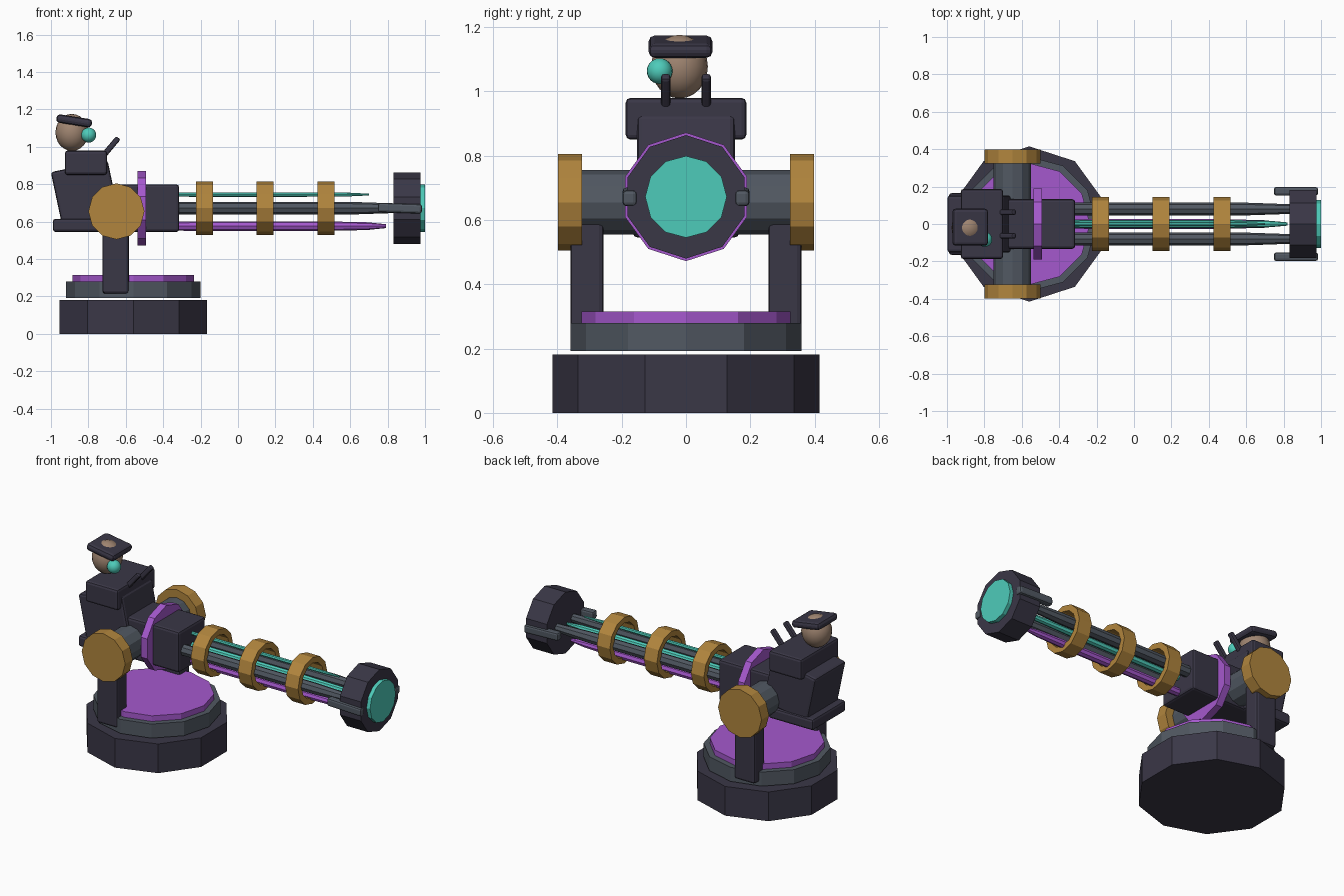
import bpy, bmesh, math
from mathutils import Vector, Matrix

if "Cube" in bpy.data.objects:
    bpy.data.objects.remove(bpy.data.objects["Cube"])


def material(name, rgb):
    m = bpy.data.materials.new(name)
    m.diffuse_color = (*rgb, 1)
    m.use_nodes = True
    m.node_tree.nodes["Principled BSDF"].inputs["Base Color"].default_value = m.diffuse_color
    return m


DARK = material("dark slate", (0.042, 0.038, 0.062))
GRAY = material("steel gray", (0.082, 0.098, 0.122))
GOLD = material("brass", (0.44, 0.235, 0.047))
PURPLE = material("purple", (0.376, 0.098, 0.61))
TEAL = material("teal", (0.076, 0.60, 0.49))
TAN = material("tan", (0.35, 0.235, 0.165))


def finish(bm, name, mat, smooth=False):
    bmesh.ops.recalc_face_normals(bm, faces=bm.faces)
    for f in bm.faces:
        f.smooth = smooth
    me = bpy.data.meshes.new(name)
    bm.to_mesh(me)
    bm.free()
    me.materials.append(mat)
    ob = bpy.data.objects.new(name, me)
    bpy.context.collection.objects.link(ob)
    return ob


def lathe(name, mat, center, axis, n, profile, ring=False):
    """Turn (distance along axis, radius) points into an n-sided solid."""
    bm = bmesh.new()
    loops = []
    for t, r in profile:
        row = []
        for i in range(n):
            a = math.tau * i / n
            s, c = r * math.sin(a), r * math.cos(a)
            p = {'x': (t, s, c), 'y': (s, t, c), 'z': (s, c, t)}[axis]
            row.append(bm.verts.new(Vector(p) + Vector(center)))
        loops.append(row)
    pairs = list(zip(loops, loops[1:]))
    if ring:
        pairs.append((loops[-1], loops[0]))
    else:
        bm.faces.new(loops[0])
        bm.faces.new(loops[-1])
    for a, b in pairs:
        for i in range(n):
            j = (i + 1) % n
            bm.faces.new((a[i], a[j], b[j], b[i]))
    return finish(bm, name, mat)


def box(name, mat, center, size, bevel=0.015, tilt=0):
    """Bevelled box, tilted about y by degrees."""
    bm = bmesh.new()
    bmesh.ops.create_cube(bm, size=1)
    bmesh.ops.scale(bm, vec=size, verts=bm.verts)
    bmesh.ops.bevel(bm, geom=bm.edges[:], offset=bevel, segments=2,
                    profile=0.5, affect='EDGES')
    bmesh.ops.transform(bm, verts=bm.verts, matrix=Matrix.Translation(center)
                        @ Matrix.Rotation(math.radians(tilt), 4, 'Y'))
    return finish(bm, name, mat)


def ball(name, mat, center, radii):
    bm = bmesh.new()
    bmesh.ops.create_uvsphere(bm, u_segments=20, v_segments=12, radius=1)
    bmesh.ops.scale(bm, vec=radii, verts=bm.verts)
    bmesh.ops.translate(bm, vec=center, verts=bm.verts)
    return finish(bm, name, mat, True)


# Stepped turntable
BX = -0.56
lathe("base", DARK, (BX, 0, 0), 'z', 10, [(0, 0.415), (0.182, 0.415)])
lathe("turntable", GRAY, (BX, 0, 0), 'z', 12, [(0.192, 0.36), (0.28, 0.36)])
lathe("turntable_top", PURPLE, (BX, 0, 0), 'z', 12, [(0.278, 0.325), (0.315, 0.325)])

# Yoke posts, pivot hubs and axle
HX, HZ = -0.65, 0.655
for side, s in (("left", 1), ("right", -1)):
    box("post_" + side, DARK, (HX - 0.004, s * 0.308, 0.41), (0.142, 0.104, 0.39))
    lathe("hub_" + side, GOLD, (HX, s * 0.361, HZ), 'y', 12,
          [(-0.037, 0.15), (0.037, 0.15)])
lathe("axle", GRAY, (HX, 0, HZ), 'y', 12, [(-0.33, 0.1), (0.33, 0.1)])

# Receiver, collar, seat and torso
BZ = 0.672
box("receiver", DARK, (-0.535, 0, BZ), (0.44, 0.265, 0.255))
lathe("collar", PURPLE, (-0.515, 0, BZ), 'x', 10, [(-0.022, 0.2), (0.022, 0.2)])
box("seat", DARK, (-0.835, 0, 0.58), (0.31, 0.33, 0.07))
box("torso", DARK, (-0.818, 0, 0.75), (0.31, 0.305, 0.3), tilt=-12)
box("shoulders", DARK, (-0.813, 0, 0.915), (0.226, 0.375, 0.13))

# Head, cap, side lens and handles
ball("head", TAN, (-0.888, -0.02, 1.077), (0.088, 0.088, 0.099))
box("cap", DARK, (-0.876, -0.017, 1.139), (0.192, 0.198, 0.045), 0.018, 9)
ball("lens", TEAL, (-0.798, -0.082, 1.063), (0.04, 0.04, 0.04))
for side, s in (("left", 1), ("right", -1)):
    box("handle_" + side, DARK, (-0.68, s * 0.063, 1.0), (0.03, 0.03, 0.125), 0.009, 40)

# Barrel rails and inner energy rods
for side, s in (("left", 1), ("right", -1)):
    lathe("rail_" + side, GRAY, (0, s * 0.08, BZ), 'x', 8,
          [(-0.33, 0.034), (0.6, 0.034), (0.86, 0.025)])


def energy_rod(name, mat, z, x1, r):
    x0 = -0.4
    lathe(name, mat, (0, 0, z), 'x', 8,
          [(x0, r * 0.8), (x0 + 0.15, r), (x1 - 0.35, r),
           (x1 - 0.1, r * 0.8), (x1, r * 0.4)])


energy_rod("upper_rod", TEAL, 0.745, 0.70, 0.012)
energy_rod("core_rod", TEAL, 0.67, 0.82, 0.022)
energy_rod("lower_rod", PURPLE, 0.576, 0.79, 0.026)

# Brass barrel bands
for i in range(3):
    lathe("band_%d" % (i + 1), GOLD, (-0.18 + 0.325 * i, 0, BZ), 'x', 12,
          [(-0.045, 0.144), (0.045, 0.144), (0.045, 0.108), (-0.045, 0.108)], True)

# Muzzle with glowing face and side prongs
lathe("muzzle", DARK, (0, 0, BZ), 'x', 10, [(0.832, 0.192), (0.976, 0.192)])
lathe("muzzle_glow", TEAL, (0, 0, BZ), 'x', 12, [(0.97, 0.127), (1.0, 0.127)])
for side, s in (("left", 1), ("right", -1)):
    box("prong_" + side, GRAY, (0.866, s * 0.175, BZ), (0.235, 0.045, 0.05), 0.012, 2)
